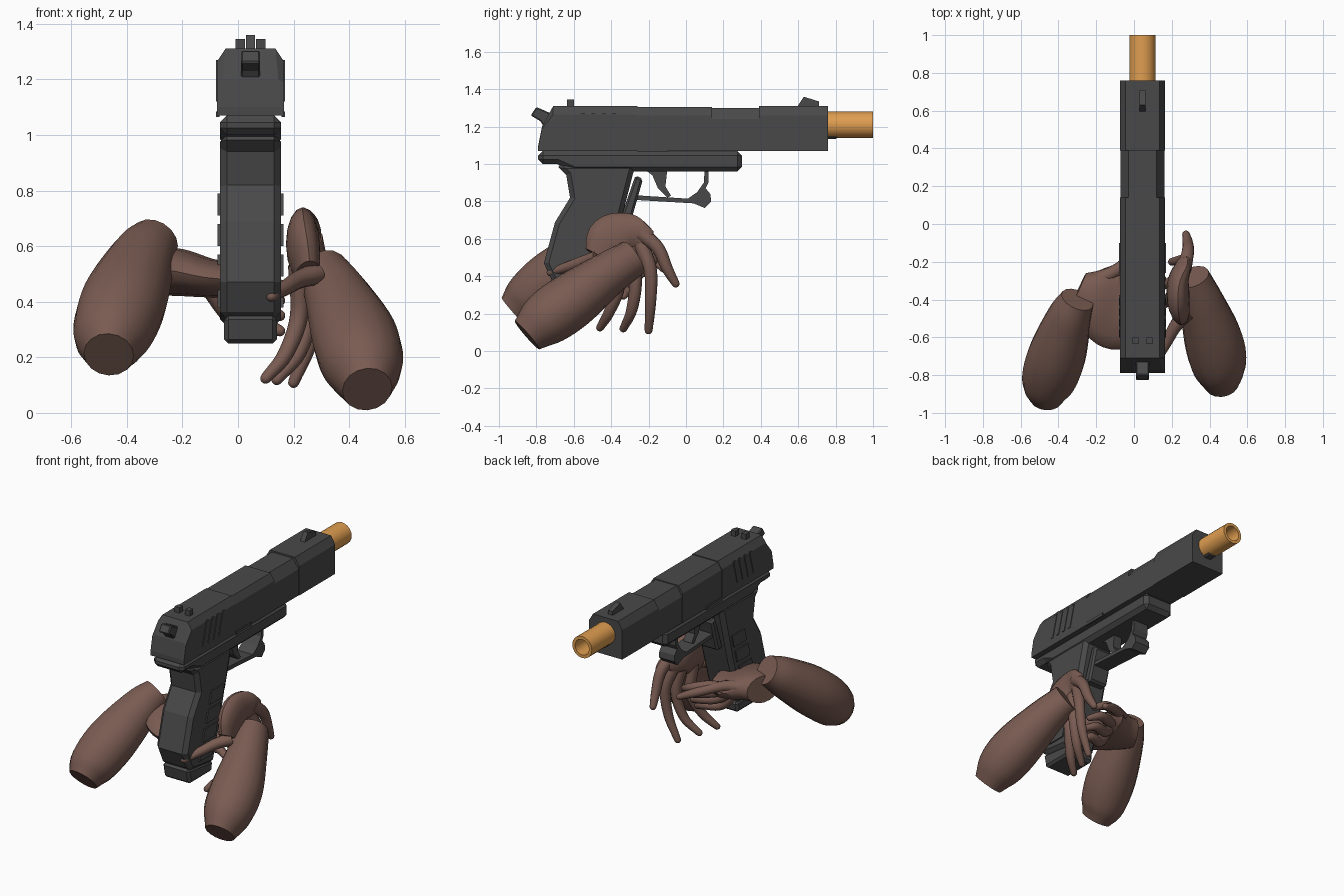
import bpy, bmesh, math
from mathutils import Vector

cube = bpy.data.objects.get("Cube")
if cube:
    bpy.data.objects.remove(cube, do_unlink=True)

CX = 0.045  # centre plane of the pistol


def material(name, rgb):
    m = bpy.data.materials.new(name)
    m.use_nodes = True
    m.diffuse_color = (*rgb, 1)
    m.node_tree.nodes["Principled BSDF"].inputs["Base Color"].default_value = (*rgb, 1)
    return m


GREY = material("dark grey metal", (0.066, 0.066, 0.066))
BRASS = material("orange brass", (0.74, 0.34, 0.08))
SKIN = material("brown skin", (0.19, 0.105, 0.083))


def finish(name, bm, mat, smooth=False):
    bmesh.ops.recalc_face_normals(bm, faces=bm.faces)
    me = bpy.data.meshes.new(name)
    bm.to_mesh(me)
    bm.free()
    me.materials.append(mat)
    ob = bpy.data.objects.new(name, me)
    bpy.context.collection.objects.link(ob)
    if smooth:
        bpy.ops.object.select_all(action="DESELECT")
        ob.select_set(True)
        bpy.context.view_layer.objects.active = ob
        bpy.ops.object.shade_smooth_by_angle(angle=math.radians(40))
    return ob


def prism(name, profile, half, bevel=0, x=CX, mat=GREY):
    """Side profile of (y, z) points, extruded both ways from x."""
    bm = bmesh.new()
    face = bm.faces.new([bm.verts.new((x - half, y, z)) for y, z in profile])
    new = bmesh.ops.extrude_face_region(bm, geom=[face])["geom"]
    bmesh.ops.translate(bm, verts=[v for v in new if isinstance(v, bmesh.types.BMVert)],
                        vec=(2 * half, 0, 0))
    ob = finish(name, bm, mat)
    if bevel:
        mod = ob.modifiers.new("chamfer", "BEVEL")
        mod.width, mod.segments = bevel, 1
        mod.limit_method, mod.angle_limit = "ANGLE", math.radians(50)
    return ob


def box(name, y0, y1, z0, z1, half, x=CX, bevel=0):
    return prism(name, [(y0, z0), (y1, z0), (y1, z1), (y0, z1)], half, bevel, x)


def chamfered_bar(name, stations, half, z0):
    """Bar along y; each station is (y, shoulder z, top z, top half width)."""
    bm = bmesh.new()
    rings = []
    for y, shoulder, top, th in stations:
        sec = [(-half, z0), (half, z0), (half, shoulder), (th, top), (-th, top), (-half, shoulder)]
        rings.append([bm.verts.new((CX + x, y, z)) for x, z in sec])
    skin_rings(bm, rings)
    return finish(name, bm, GREY)


def skin_rings(bm, rings):
    n = len(rings[0])
    for a, b in zip(rings, rings[1:]):
        for i in range(n):
            bm.faces.new((a[i], a[(i + 1) % n], b[(i + 1) % n], b[i]))
    bm.faces.new(rings[0][::-1])
    bm.faces.new(rings[-1])


def spline(pts, steps=5):
    """Smooth curve through points of any dimension."""
    pts = [Vector(p) for p in pts]
    ext = [2 * pts[0] - pts[1]] + pts + [2 * pts[-1] - pts[-2]]
    out = []
    for a, b, c, d in zip(ext, ext[1:], ext[2:], ext[3:]):
        for k in range(steps):
            t = k / steps
            out.append(0.5 * (2 * b + (c - a) * t + (2 * a - 5 * b + 4 * c - d) * t * t
                              + (3 * b - a - 3 * c + d) * t ** 3))
    return out + [pts[-1]]


def limb(name, path, sizes, side, round_tip=True, n=16):
    """Smooth loft; sizes are (half width along side, half thickness) per point."""
    centres = spline(path)
    radii = spline([(w, h, 0) for w, h in sizes])
    if round_tip:
        end = (centres[-1] - centres[-2]).normalized()
        base, size = centres[-1].copy(), radii[-1].copy()
        for a in (30, 55, 75, 86):
            r = math.radians(a)
            centres.append(base + end * size.y * math.sin(r))
            radii.append(size * math.cos(r))
    bm = bmesh.new()
    rings = []
    for i, (c, r) in enumerate(zip(centres, radii)):
        tan = (centres[min(i + 1, len(centres) - 1)] - centres[max(i - 1, 0)]).normalized()
        u = Vector(side)
        u = (u - tan * u.dot(tan)).normalized()
        v = tan.cross(u)
        rings.append([bm.verts.new(c + u * r.x * math.cos(2 * math.pi * k / n)
                                   + v * r.y * math.sin(2 * math.pi * k / n)) for k in range(n)])
    skin_rings(bm, rings)
    return finish(name, bm, SKIN, True)


# Slide: rear, ejection port and front sections
chamfered_bar("slide_rear", [(-0.79, 1.09, 1.1, 0.11), (-0.77, 1.19, 1.2, 0.1),
                             (-0.71, 1.265, 1.31, 0.09), (-0.26, 1.265, 1.31, 0.09)], 0.12, 1.07)
chamfered_bar("slide_middle", [(-0.26, 1.26, 1.305, 0.09), (0.14, 1.26, 1.305, 0.09)], 0.118, 1.07)
chamfered_bar("ejection_port", [(0.14, 1.24, 1.30, 0.075), (0.39, 1.24, 1.30, 0.075)], 0.116, 1.07)
chamfered_bar("slide_front", [(0.39, 1.26, 1.31, 0.09), (0.76, 1.26, 1.31, 0.09)], 0.12, 1.07)

# Slanted gripping ridges on the slide
for s in (-1, 1):
    for i in range(4):
        y = -0.56 + 0.055 * i
        prism("slide_ridge", [(y - 0.04, 1.12), (y - 0.02, 1.12), (y + 0.02, 1.27), (y, 1.27)],
              0.004, x=CX + s * 0.12)

# Sights, hammer and recoil rod
prism("front_sight", [(0.59, 1.30), (0.71, 1.30), (0.71, 1.335), (0.63, 1.36)], 0.016)
for s in (-1, 1):
    box("rear_sight", -0.635, -0.6, 1.30, 1.345, 0.017, CX + s * 0.037)
prism("hammer", [(-0.72, 1.19), (-0.76, 1.2), (-0.78, 1.23), (-0.83, 1.26),
                 (-0.80, 1.305), (-0.72, 1.27)], 0.035, 0.006)
box("recoil_rod", 0.74, 0.81, 1.135, 1.17, 0.03, bevel=0.008)

# Hollow barrel
bm = bmesh.new()
loops = []
for r, y in ((0.07, 0.7), (0.07, 1.0), (0.05, 1.0), (0.05, 0.77)):
    loops.append([bm.verts.new((CX + r * math.cos(math.tau * k / 20), y,
                                1.21 + r * math.sin(math.tau * k / 20))) for k in range(20)])
skin_rings(bm, loops)
finish("barrel", bm, BRASS, True)

# Frame and grip
prism("frame", [(-0.79, 1.07), (-0.79, 1.0), (-0.69, 1.0), (-0.6, 0.96), (0.3, 0.96), (0.3, 1.07)],
      0.11, 0.025)
prism("grip", [(-0.70, 1.0), (-0.64, 0.94), (-0.62, 0.82), (-0.70, 0.69), (-0.76, 0.47),
               (-0.70, 0.34), (-0.46, 0.31), (-0.36, 0.65), (-0.27, 1.0)], 0.11, 0.025)
prism("magazine_base", [(-0.71, 0.35), (-0.69, 0.25), (-0.46, 0.25), (-0.45, 0.32)], 0.095, 0.015)
prism("grip_front_strap", [(-0.27, 0.94), (-0.23, 0.92), (-0.29, 0.71), (-0.35, 0.71)], 0.07, 0.012)
for s in (-1, 1):
    for i in range(4):
        y, z = -0.42 - 0.035 * i, 0.71 - 0.11 * i
        prism("grip_rib", [(y - 0.1, z), (y + 0.03, z), (y + 0.05, z + 0.08), (y - 0.08, z + 0.08)],
              0.008, x=CX + s * 0.11)
    box("slide_lever", -0.26, -0.1, 1.065, 1.085, 0.006, CX + s * 0.118)

# Trigger and guard
prism("trigger_guard", [(-0.30, 0.81), (0.04, 0.79), (0.10, 0.765), (0.135, 0.80), (0.13, 0.84),
                        (0.105, 0.87), (0.12, 0.90), (0.12, 0.97), (0.10, 0.97), (0.095, 0.90),
                        (0.06, 0.85), (0.01, 0.815), (-0.30, 0.835)], 0.055)
prism("trigger", [(-0.22, 0.97), (-0.18, 0.94), (-0.15, 0.87), (-0.10, 0.82), (-0.08, 0.83),
                  (-0.11, 0.88), (-0.10, 0.97)], 0.03)

# Forearms
limb("left_forearm", [(0.465, -0.85, 0.085), (0.45, -0.75, 0.17), (0.42, -0.61, 0.27),
                      (0.36, -0.42, 0.41), (0.31, -0.28, 0.50)],
     [(0.09, 0.10), (0.145, 0.145), (0.155, 0.15), (0.12, 0.12), (0.09, 0.10)], (1, 0, 0), False)
limb("right_forearm", [(-0.465, -0.92, 0.21), (-0.455, -0.84, 0.28), (-0.41, -0.70, 0.40),
                       (-0.345, -0.50, 0.55), (-0.30, -0.40, 0.62)],
     [(0.09, 0.10), (0.14, 0.14), (0.155, 0.15), (0.12, 0.12), (0.09, 0.09)], (1, 0, 0), False)

# Left hand: palm beside the grip, fingers hanging down
limb("left_palm", [(0.25, -0.46, 0.50), (0.235, -0.40, 0.59), (0.235, -0.30, 0.62), (0.26, -0.21, 0.59)],
     [(0.09, 0.045), (0.135, 0.06), (0.115, 0.055), (0.075, 0.035)], (0, -0.5, 0.85))
left_fingers = {
    "index": [(0.265, -0.24, 0.63), (0.285, -0.15, 0.55), (0.285, -0.10, 0.44), (0.275, -0.055, 0.36)],
    "middle": [(0.25, -0.24, 0.57), (0.28, -0.19, 0.43), (0.26, -0.19, 0.26), (0.20, -0.20, 0.11)],
    "ring": [(0.24, -0.30, 0.55), (0.26, -0.27, 0.38), (0.22, -0.29, 0.22), (0.14, -0.335, 0.12)],
    "little": [(0.22, -0.38, 0.53), (0.22, -0.36, 0.35), (0.17, -0.41, 0.21), (0.10, -0.46, 0.125)],
    "thumb": [(0.28, -0.47, 0.50), (0.22, -0.54, 0.48), (0.17, -0.63, 0.45), (0.12, -0.725, 0.42)],
}
FINGER = [(0.042, 0.04), (0.035, 0.033), (0.03, 0.028), (0.021, 0.02)]
for label, path in left_fingers.items():
    limb("left_" + label + "_finger", path, FINGER, (0, 1, 0.1), n=12)

# Right hand: broad palm reaching the grip, fingers wrapped round its front
limb("right_palm", [(-0.30, -0.36, 0.51), (-0.21, -0.40, 0.505), (-0.10, -0.43, 0.485), (0.0, -0.42, 0.48)],
     [(0.11, 0.085), (0.18, 0.085), (0.235, 0.07), (0.20, 0.06)], (0, 1, 0))
for i, label in enumerate(("index", "middle", "ring", "little")):
    z, y = 0.51 - 0.055 * i, -0.22 - 0.045 * i
    limb("right_" + label + "_finger",
         [(-0.12, y - 0.05, 0.49), (-0.02, y, z), (0.08, y + 0.04, z - 0.02), (0.15, y + 0.02, z - 0.05)],
         FINGER, (0, 1, 0), n=12)
limb("right_thumb", [(-0.20, -0.30, 0.52), (-0.10, -0.25, 0.52), (0.03, -0.16, 0.48), (0.13, -0.12, 0.44)],
     FINGER, (0, 1, 0), n=12)
